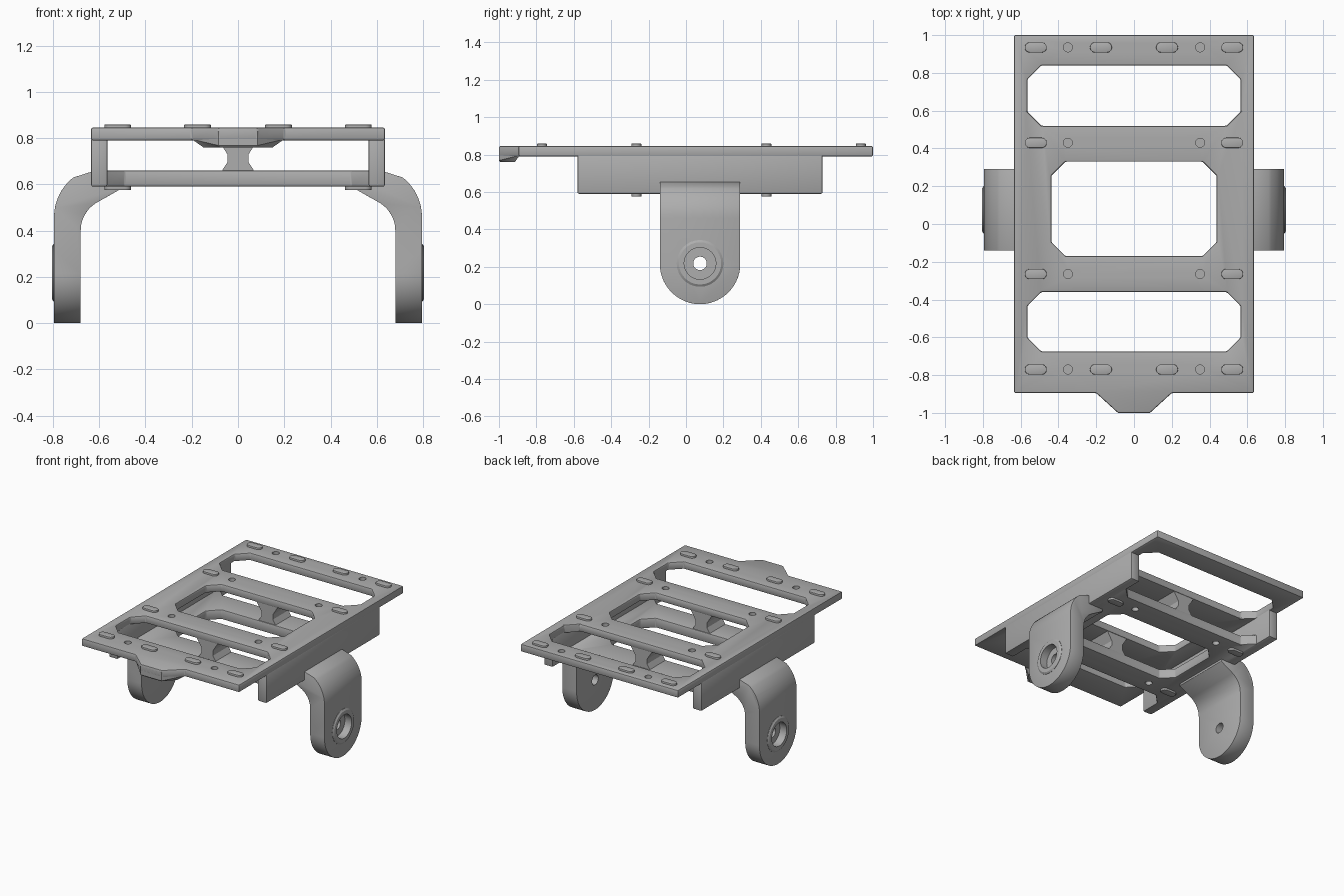
import bpy, bmesh
from math import sin, cos, pi, radians

if "Cube" in bpy.data.objects:
    bpy.data.objects.remove(bpy.data.objects["Cube"])

grey = bpy.data.materials.new("mid grey")
grey.use_nodes = True
shade = (0.42, 0.42, 0.42, 1)
grey.diffuse_color = shade
grey.node_tree.nodes["Principled BSDF"].inputs["Base Color"].default_value = shade

PLACE = {"x": lambda a, b, t: (t, a, b),
         "y": lambda a, b, t: (a, t, b),
         "z": lambda a, b, t: (a, b, t)}


def finish(name, bm):
    bmesh.ops.recalc_face_normals(bm, faces=bm.faces)
    mesh = bpy.data.meshes.new(name)
    bm.to_mesh(mesh)
    bm.free()
    mesh.materials.append(grey)
    ob = bpy.data.objects.new(name, mesh)
    bpy.context.collection.objects.link(ob)
    return ob


def prism(name, outline, axis, lo, hi):
    """Extrude a flat outline along an axis."""
    bm = bmesh.new()
    rings = [[bm.verts.new(PLACE[axis](a, b, t)) for a, b in outline] for t in (lo, hi)]
    for ring in rings:
        bm.faces.new(ring)
    n = len(outline)
    for i in range(n):
        j = (i + 1) % n
        bm.faces.new((rings[0][i], rings[0][j], rings[1][j], rings[1][i]))
    return finish(name, bm)


def arc(cx, cy, r, start, end, steps):
    angles = [radians(start + (end - start) * i / steps) for i in range(steps + 1)]
    return [(cx + r * cos(a), cy + r * sin(a)) for a in angles]


def circle(cx, cy, r, steps=32):
    return arc(cx, cy, r, 0, 360, steps)[:-1]


def slot(cx, cy, half, r):
    return arc(cx + half - r, cy, r, -90, 90, 10) + arc(cx - half + r, cy, r, 90, 270, 10)


def chamfered(x, y0, y1, c=0.075):
    return [(x, y0 + c), (x, y1 - c), (x - c, y1), (c - x, y1),
            (-x, y1 - c), (-x, y0 + c), (c - x, y0), (x - c, y0)]


def rect(x0, x1, y0, y1):
    return [(x0, y0), (x1, y0), (x1, y1), (x0, y1)]


def apply(ob, kind, **settings):
    bpy.context.view_layer.objects.active = ob
    mod = ob.modifiers.new(kind.title(), kind)
    for key, value in settings.items():
        setattr(mod, key, value)
    bpy.ops.object.modifier_apply(modifier=mod.name)


def cut(ob, outline, axis, lo, hi, operation="DIFFERENCE"):
    cutter = prism("cutter", outline, axis, lo, hi)
    cutter.hide_render = True
    apply(ob, "BOOLEAN", object=cutter, operation=operation, solver="EXACT")
    bpy.data.objects.remove(cutter)


def soften(ob, width=0.008):
    apply(ob, "BEVEL", width=width, segments=2, limit_method="ANGLE", angle_limit=radians(35))


def mirror(ob):
    apply(ob, "MIRROR", use_axis=(True, False, False))


END_ROWS = (0.935, -0.77)
MID_ROWS = (0.43, -0.265)
CENTRE_WINDOW = chamfered(0.438, -0.17, 0.33)

# Top plate with front tab outline, three windows and blind dimples
plate = prism("top_plate", [(0.635, -0.895), (0.635, 1), (-0.635, 1), (-0.635, -0.895),
                            (-0.2, -0.895), (-0.085, -1), (0.085, -1), (0.2, -0.895)],
              "z", 0.79, 0.845)
for window in (chamfered(0.565, 0.52, 0.84), CENTRE_WINDOW, chamfered(0.565, -0.675, -0.36)):
    cut(plate, window, "z", 0.7, 0.9)
soften(plate)
for y in END_ROWS + MID_ROWS:
    for x in (-0.35, 0.35):
        cut(plate, circle(x, y, 0.024, 20), "z", 0.815, 0.9)

# Tapered underside of the front tab
bm = bmesh.new()
for x, y, z in ((0.2, -0.89, 0.83), (0.2, -0.89, 0.795), (0.085, -1, 0.83), (0.085, -1, 0.768),
                (0.15, -0.915, 0.76), (0.075, -0.992, 0.76)):
    for side in (-1, 1):
        bm.verts.new((x * side, y, z))
bmesh.ops.convex_hull(bm, input=bm.verts)
bmesh.ops.dissolve_limit(bm, angle_limit=radians(2), verts=bm.verts, edges=bm.edges)
finish("front_tab", bm)

# Lower plate with corner gussets that run into the rails
half = [(0.49, -0.36), (0.565, -0.435), (0.58, -0.435), (0.58, 0.595), (0.565, 0.595), (0.49, 0.52)]
lower = prism("lower_plate", half + [(-x, y) for x, y in reversed(half)], "z", 0.59, 0.66)
cut(lower, CENTRE_WINDOW, "z", 0.5, 0.75)
soften(lower, 0.006)
for y in MID_ROWS:
    for x in (-0.35, 0.35):
        cut(lower, circle(x, y, 0.024, 20), "z", 0.5, 0.62)

# Side rails
rail = prism("side_rails", rect(0.565, 0.635, -0.58, 0.73), "z", 0.59, 0.8)
soften(rail)
mirror(rail)

# Waisted struts between the two plates
waist = [(0.075, 0.65), (0.046, 0.695), (0.046, 0.73), (0.09, 0.8)]
for name, y0, y1 in (("front_strut", -0.355, -0.175), ("rear_strut", 0.335, 0.515)):
    prism(name, waist + [(-x, z) for x, z in reversed(waist)], "y", y0, y1)

# Raised locating pads on both plates
pads = [(x, y, 0.835, 0.858) for y in END_ROWS for x in (0.175, 0.52)]
pads += [(0.52, y, 0.835, 0.858) for y in MID_ROWS]
pads += [(0.52, y, 0.575, 0.6) for y in MID_ROWS]
for x, y, z0, z1 in pads:
    pad = prism("locating_pad", slot(x, y, 0.058, 0.027), "z", z0, z1)
    soften(pad, 0.003)
    mirror(pad)

# Curved arms with rounded feet
AXLE_Y, AXLE_Z = 0.075, 0.218
profile = [(0.68, 0), (0.795, 0)] + arc(0.58, 0.46, 0.215, 0, 52, 10)
profile += [(0.632, 0.655), (0.575, 0.655), (0.575, 0.6), (0.515, 0.6), (0.515, 0.575)]
profile += arc(0.54, 0.4, 0.14, 58, 0, 10)
arm = prism("arms", profile, "y", AXLE_Y - 0.215, AXLE_Y + 0.215)
foot = arc(AXLE_Y, 0.215, 0.215, 180, 360, 28) + [(0.29, 0.7), (-0.14, 0.7)]
cut(arm, foot, "x", 0.4, 0.9, "INTERSECT")
soften(arm, 0.01)
cut(arm, circle(AXLE_Y, AXLE_Z, 0.085), "x", 0.75, 0.9)
cut(arm, circle(AXLE_Y, AXLE_Z, 0.036), "x", 0.6, 0.9)
mirror(arm)

# Raised collars around the axle holes
bm = bmesh.new()
section = ((0.085, 0.78), (0.085, 0.805), (0.113, 0.805), (0.125, 0.797), (0.125, 0.78))
rings = [[bm.verts.new((x, a, b)) for a, b in circle(AXLE_Y, AXLE_Z, r)] for r, x in section]
for k, ring in enumerate(rings):
    following = rings[(k + 1) % len(rings)]
    for i in range(len(ring)):
        j = (i + 1) % len(ring)
        bm.faces.new((ring[i], ring[j], following[j], following[i]))
mirror(finish("axle_collars", bm))

# Smooth curved surfaces, keep edges crisp
for ob in bpy.context.collection.objects:
    if ob.type == "MESH" and grey.name in ob.data.materials:
        bpy.ops.object.select_all(action="DESELECT")
        ob.select_set(True)
        bpy.context.view_layer.objects.active = ob
        bpy.ops.object.shade_smooth_by_angle(angle=radians(30))
